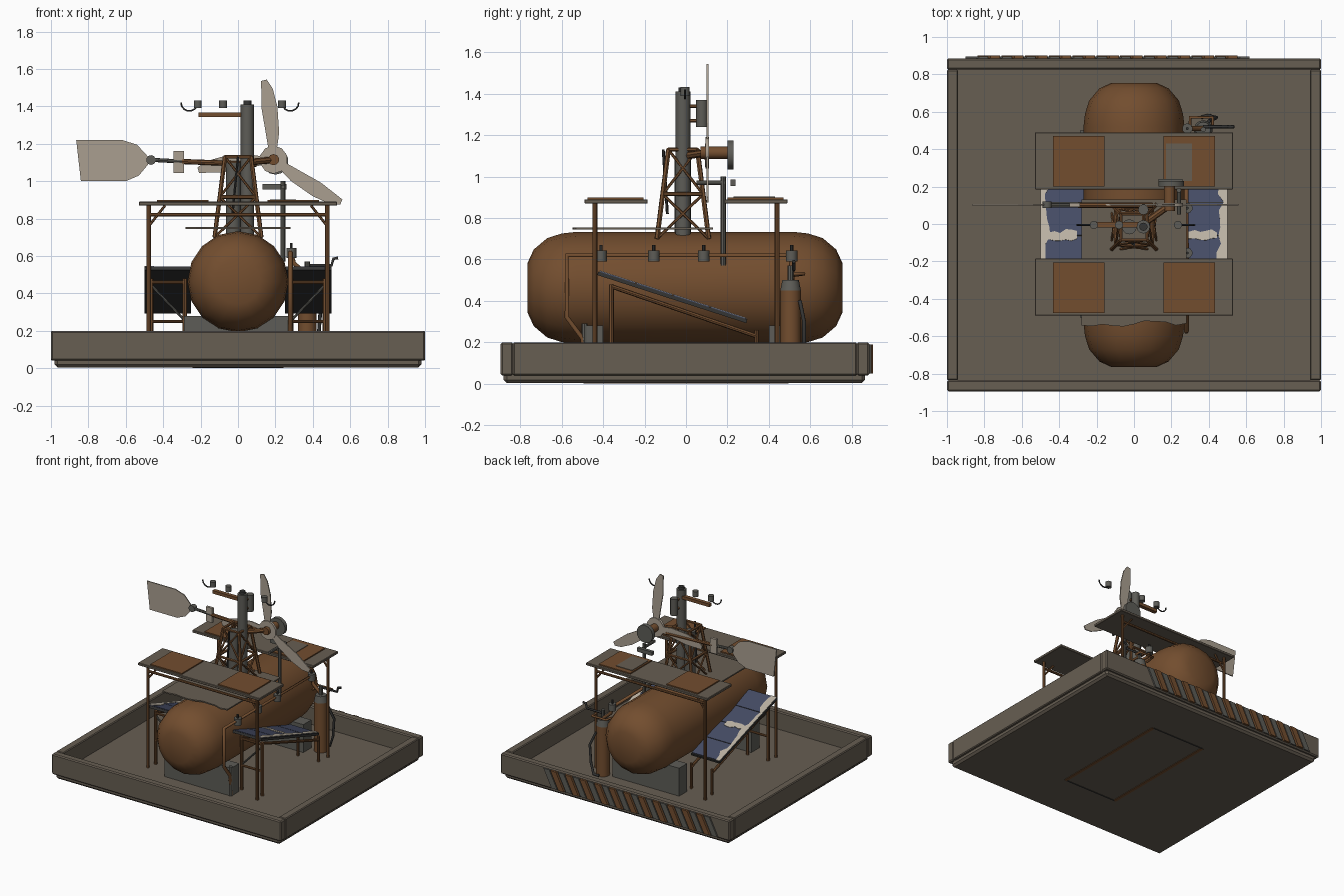
import bpy, bmesh, math, random
from mathutils import Vector, Matrix

cube = bpy.data.objects.get("Cube")
if cube:
    bpy.data.objects.remove(cube, do_unlink=True)
random.seed(4)


def material(name, r, g, b):
    m = bpy.data.materials.new(name)
    m.use_nodes = True
    m.diffuse_color = (r, g, b, 1)
    node = next(n for n in m.node_tree.nodes if n.type == 'BSDF_PRINCIPLED')
    node.inputs["Base Color"].default_value = (r, g, b, 1)
    return m


TAN = material("dusty_concrete", .135, .112, .085)
RUST = material("rust_brown", .17, .075, .028)
STEEL = material("grey_steel", .11, .108, .095)
BLADE = material("pale_metal", .40, .345, .28)
BLUE = material("solar_blue", .06, .072, .13)
CREAM = material("pale_dust", .5, .45, .37)
DARK = material("dark_iron", .035, .035, .034)


def finish(bm, name, mat, smooth=False):
    bmesh.ops.recalc_face_normals(bm, faces=bm.faces)
    me = bpy.data.meshes.new(name)
    bm.to_mesh(me)
    bm.free()
    me.materials.append(mat)
    ob = bpy.data.objects.new(name, me)
    bpy.context.collection.objects.link(ob)
    if smooth:
        bpy.ops.object.select_all(action='DESELECT')
        ob.select_set(True)
        bpy.context.view_layer.objects.active = ob
        bpy.ops.object.shade_smooth_by_angle(angle=math.radians(40))
    return ob


def box(name, mat, lo, hi, bevel=0, matrix=None):
    lo, hi = Vector(lo), Vector(hi)
    bm = bmesh.new()
    bmesh.ops.create_cube(bm, size=1, matrix=Matrix.Translation((lo + hi) / 2) @ Matrix.Diagonal((*(hi - lo), 1)))
    if bevel:
        bmesh.ops.bevel(bm, geom=bm.edges[:], offset=bevel, segments=1, affect='EDGES')
    if matrix:
        bm.transform(matrix)
    return finish(bm, name, mat)


def rod(name, mat, p, q, r, sides=8, r2=None):
    p, q = Vector(p), Vector(q)
    d = q - p
    m = Matrix.Translation((p + q) / 2) @ d.to_track_quat('Z', 'Y').to_matrix().to_4x4()
    bm = bmesh.new()
    bmesh.ops.create_cone(bm, cap_ends=True, segments=sides, radius1=r, radius2=r if r2 is None else r2,
                          depth=d.length, matrix=m)
    return finish(bm, name, mat, sides > 6)


def pipe(name, mat, points, r):
    cu = bpy.data.curves.new(name, 'CURVE')
    cu.dimensions = '3D'
    cu.bevel_depth, cu.bevel_resolution, cu.use_fill_caps = r, 1, True
    sp = cu.splines.new('POLY')
    sp.points.add(len(points) - 1)
    for pt, co in zip(sp.points, points):
        pt.co = (*co, 1)
    cu.materials.append(mat)
    ob = bpy.data.objects.new(name, cu)
    bpy.context.collection.objects.link(ob)


def plate(name, mat, points, depth, matrix=None):
    """Outline in x/z, given thickness along y, starting at y = 0."""
    bm = bmesh.new()
    f = bm.faces.new([bm.verts.new((x, 0, z)) for x, z in points])
    out = bmesh.ops.extrude_face_region(bm, geom=[f])["geom"]
    bmesh.ops.translate(bm, vec=(0, depth, 0), verts=[v for v in out if isinstance(v, bmesh.types.BMVert)])
    if matrix:
        bm.transform(matrix)
    return finish(bm, name, mat)


# Tray: floor slab, four walls, marks beneath
FLOOR = .06
box("tray_floor", TAN, (-.98, -.88, .004), (.98, .865, FLOOR), .015)
for s, y in ((1, .825), (-1, -.835)):
    box("tray_end_wall", TAN, (-1, min(y, y + s * .06), .04), (1, max(y, y + s * .06), .2), .008)
    box("tray_side_wall", TAN, (min(s, s * .94), -.835, .04), (max(s, s * .94), .825, .2), .006)
    box("underside_strip", RUST, (s * .23 - .012, -.49, 0), (s * .23 + .012, .49, .006))
    box("underside_end_strip", DARK, (-.23, s * .49 - .004, 0), (.23, s * .49 + .004, .006))

# Slanted warning bars along the back wall
for i in range(23):
    x = -.9 + i * .0635
    plate("warning_bar", RUST if i % 2 else STEEL,
          [(x, .05), (x + .05, .05), (x + .12, .19), (x + .07, .19)], .018 if i % 2 else .012,
          Matrix.Translation((0, .884, 0)))

# Tank with rounded ends on saddles
R = .27
half = [(.765, 0), (.765, .12), (.735, .185), (.67, .24), (.60, .262), (.53, R)]
profile = [(-y, r) for y, r in half] + [(y - .01, r) for y, r in reversed(half)]
bm = bmesh.new()
vs = [bm.verts.new((0, y, .463 + r)) for y, r in profile]
es = [bm.edges.new(pair) for pair in zip(vs, vs[1:])]
bmesh.ops.spin(bm, geom=vs + es, cent=(0, 0, .463), axis=(0, 1, 0), angle=math.tau, steps=16)
bmesh.ops.remove_doubles(bm, verts=bm.verts, dist=.0005)
finish(bm, "tank", RUST, True)
for y in (-.45, .45):
    box("tank_saddle", STEEL, (-.29, y - .05, FLOOR), (.29, y + .05, .28))

# Torn cover sheet over the tank
edge = [(-.28 + i * .056, -.53 + random.uniform(-.02, .015)) for i in range(11)]
plate("cover_sheet", TAN, edge + [(.28, .13), (-.28, .13)], .01,
      Matrix(((1, 0, 0, 0), (0, 0, 1, 0), (0, 1, 0, .745), (0, 0, 0, 1))))

# Two canopies on legs
for s in (-1, 1):
    y0, y1 = sorted((s * .185, s * .49))
    box("canopy_roof", TAN, (-.53, y0, .87), (.53, y1, .89), .003)
    yl = s * .44
    for t in (-1, 1):
        box("canopy_sheet", RUST, (t * .295 - .137, y0 + .015, .89), (t * .295 + .137, y1 - .02, .899))
        rod("canopy_leg", RUST, (t * .477, yl, FLOOR), (t * .477, yl, .872), .012)
        rod("canopy_brace", RUST, (t * .477, yl, .76), (t * .39, yl, .87), .007, 6)
    rod("canopy_crossbar", RUST, (-.477, yl, .82), (.477, yl, .82), .010)
box("canopy_patch", TAN, (.17, .23, .899), (.31, .43, .903))

# Tilted solar panels on both sides
for s in (-1, 1):
    tilt = Matrix.Translation((s * .375, -.065, .42)) @ Matrix.Rotation(-.312, 4, 'X')
    box("panel_frame", DARK, (-.125, -.378, -.012), (.125, .378, .006), 0, tilt)
    for i in range(4):
        y = -.372 + i * .187
        box("panel_cell", BLUE, (-.118, y, .006), (.118, y + .18, .010), 0, tilt)
    # Dust along the outer edge and on the seam
    n = 17
    rough = [(s * random.uniform(.065, .105), -.375 + i * .75 / (n - 1)) for i in range(n)]
    flat = tilt @ Matrix(((1, 0, 0, 0), (0, 0, 1, 0), (0, 1, 0, .010), (0, 0, 0, 1)))
    plate("edge_dust", CREAM, rough + [(s * .125, .375), (s * .125, -.375)], .003, flat)
    seam = [(-.11 + i * .03, .012 + random.uniform(0, .025)) for i in range(7)]
    plate("seam_dust", CREAM, seam + [(x, -.012 - random.uniform(0, .02)) for x, _ in reversed(seam)], .003, flat)
    for t in (-1, 1):
        x = s * .375 + t * .09
        rod("panel_rear_leg", RUST, (x, -.36, FLOOR), (x, -.36, .48), .012)
        rod("panel_front_leg", RUST, (x, .34, FLOOR), (x, .34, .26), .010)
        rod("panel_rail", RUST, (x, -.36, .47), (x, .34, .23), .011)
    for z in (.25, .46):
        rod("panel_cross_rail", RUST, (s * .28, -.36, z), (s * .47, -.36, z), .009)
    rod("panel_diagonal", STEEL, (s * .28, -.36, .25), (s * .47, -.36, .45), .007)

# Supply pipe with valves along the tank
pipe("supply_pipe", RUST, [(.28, -.48, FLOOR), (.28, -.5, .22), (.28, -.575, .32), (.28, -.575, .62),
                           (.28, .51, .62), (.30, .51, .56), (.37, .51, .50)], .013)
for y in (-.41, -.155, .085, .51):
    rod("valve", STEEL, (.285, y, .59), (.285, y, .642), .028, 10)
    rod("valve_stem", DARK, (.285, y, .64), (.285, y, .67), .008, 6)
rod("pipe_foot", STEEL, (.28, -.49, FLOOR), (.28, -.49, .29), .014)

# Gas cylinder with hand lever and hose
rod("gas_cylinder", RUST, (.37, .505, FLOOR), (.37, .505, .45), .05, 14)
rod("gas_shoulder", STEEL, (.37, .505, .45), (.37, .505, .50), .05, 14, .04)
rod("gas_neck", STEEL, (.37, .505, .50), (.37, .505, .57), .014)
pipe("pipe_loop", RUST, [(.30, .50, .52), (.30, .57, .53), (.42, .57, .53), (.42, .52, .53)], .009)
pipe("hand_lever", DARK, [(.37, .52, .55), (.50, .52, .55), (.51, .52, .585), (.535, .52, .59)], .009)
pipe("hose", DARK, [(.40, .55, .40), (.44, .57, .30), (.43, .57, .16), (.40, .58, .08), (.36, .57, .075)], .01)

# Lattice tower
CY = -.015


def leg_point(sx, sy, k):
    w = .125 + (.07 - .125) * k
    return (sx * w, CY + sy * w, .70 + .43 * k)


corners = [(-1, -1), (1, -1), (1, 1), (-1, 1)]
for a, b in zip(corners, corners[1:] + corners[:1]):
    rod("tower_leg", RUST, leg_point(*a, 0), leg_point(*a, 1), .012, 6)
    for k in (0, .5):
        rod("tower_brace", RUST, leg_point(*a, k), leg_point(*b, k + .5), .007, 6)
        rod("tower_brace", RUST, leg_point(*b, k), leg_point(*a, k + .5), .007, 6)
    for k in (.5, 1):
        rod("tower_ring", RUST, leg_point(*a, k), leg_point(*b, k), .010, 6)

# Masts and mounted parts
rod("mast", STEEL, (.05, CY, .70), (.05, CY, 1.41), .036, 12)
rod("mast_cap", DARK, (.05, CY, 1.40), (.05, CY, 1.43), .022, 10)
rod("inner_pipe", STEEL, (-.025, CY, .70), (-.025, CY, 1.1), .04, 12)
rod("side_canister", STEEL, (.05, .077, 1.24), (.05, .077, 1.37), .028, 12)
for z in (1.27, 1.34):
    rod("canister_bracket", RUST, (.05, CY, z), (.05, .077, z), .009, 6)
rod("loose_bar", DARK, (-.03, -.09, .82), (.0, -.11, 1.13), .007, 6)
box("sensor_arm", RUST, (-.21, -.02, 1.342), (.03, .01, 1.366))
for x in (-.215, -.08, .235):
    rod("sensor_cup", STEEL, (x, -.005, 1.39), (x, -.005, 1.432), .022, 10)
for s, x in ((-1, -.215), (1, .235)):
    arc = [(x + s * (.045 + .045 * math.cos(a)), -.005, 1.42 - .045 * math.sin(a))
           for a in [math.pi * i / 7 for i in range(8)]]
    pipe("cup_hook", DARK, arc, .005)

# Wind rotor, its blades and tail
HUB = Vector((.19, .1, 1.115))
outline = [(.04, -.02), (.14, -.045), (.28, -.05), (.38, -.035), (.43, -.008), (.425, .022), (.28, .035), (.04, .02)]
for deg, length in ((96, 1), (-33, 1), (187, .95)):
    a = math.radians(deg)
    m = Matrix.Translation(HUB) @ Matrix.Rotation(-a, 4, 'Y')
    plate("rotor_blade", BLADE, [(u * length, v) for u, v in outline], .008, m)
rod("rotor_plate", BLADE, HUB - Vector((0, .006, 0)), HUB + Vector((0, .012, 0)), .075, 10)
rod("rotor_hub", RUST, HUB - Vector((0, .03, 0)), HUB + Vector((0, .12, 0)), .03, 10)
rod("rear_drum", STEEL, HUB + Vector((.01, .1, -.01)), HUB + Vector((.01, .13, -.01)), .07, 14)
rod("rotor_shaft", RUST, (.05, .0, 1.1), HUB, .018)
rod("tail_boom", RUST, (.1, .1, 1.09), (-.3, .1, 1.105), .014)
rod("tail_rod", STEEL, (-.3, .1, 1.105), (-.48, .1, 1.115), .011)
box("tail_block", BLADE, (-.345, .092, 1.045), (-.29, .112, 1.16))
rod("tail_joint", STEEL, (-.465, .085, 1.113), (-.465, .12, 1.113), .026, 10)
plate("tail_vane", BLADE, [(-.865, 1.22), (-.62, 1.22), (-.54, 1.195), (-.48, 1.13), (-.48, 1.09), (-.53, 1.03),
                           (-.60, 1.0), (-.84, 1.0)], .008, Matrix.Translation((0, .1, 0)))

# Vent post standing beside the tower
rod("vent_post", STEEL, (.24, .18, .57), (.24, .18, 1.0), .013)
rod("vent_arm", STEEL, (.24, .05, .97), (.24, .19, .97), .011)
box("vent_flag", STEEL, (.13, .215, .955), (.26, .24, .985))
